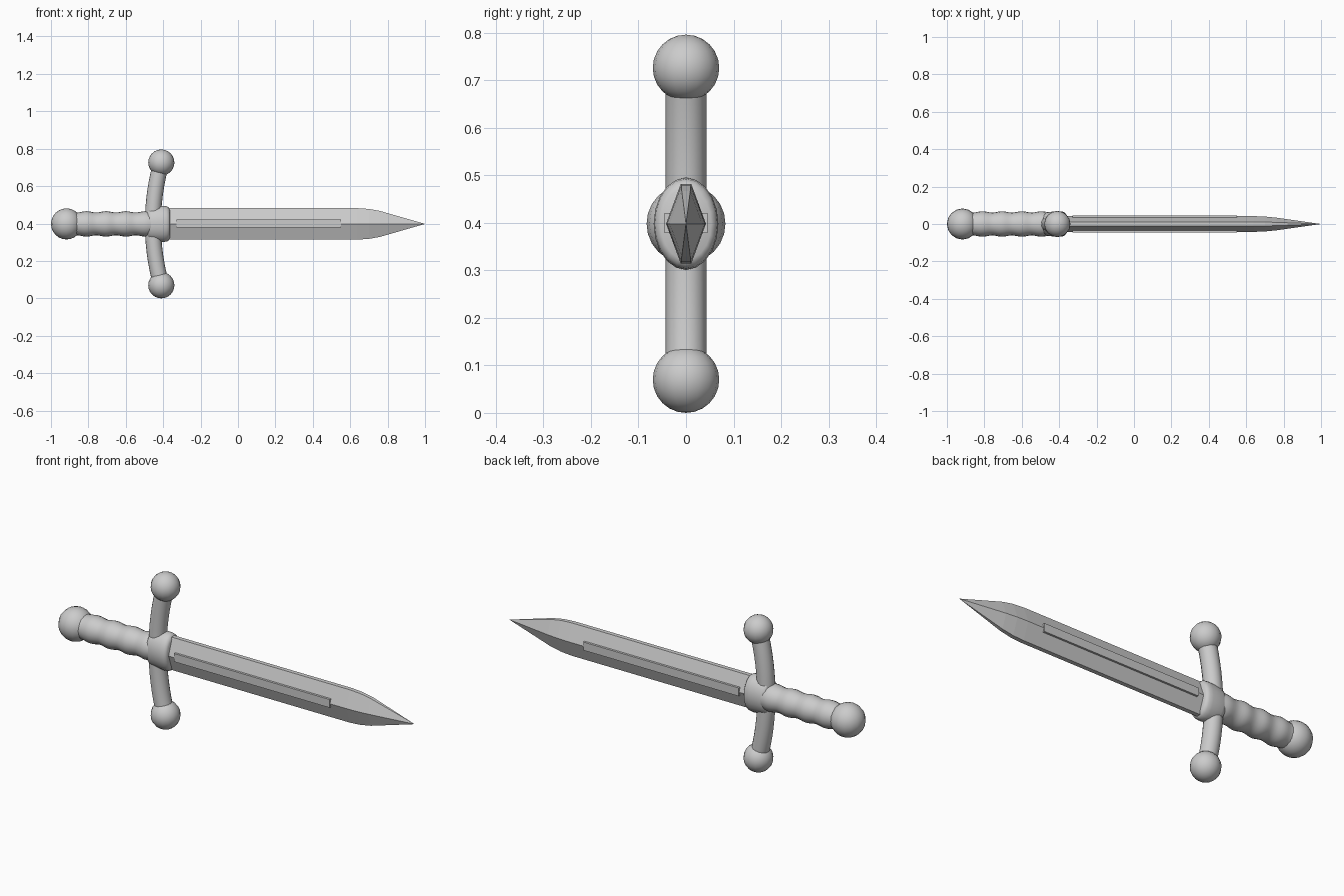
import bpy, bmesh
from math import sin, cos, pi, radians
from mathutils import Vector

if "Cube" in bpy.data.objects:
    bpy.data.objects.remove(bpy.data.objects["Cube"])

ZC = 0.398  # height of the sword's long axis


def make(name, bm, smooth=True):
    bmesh.ops.recalc_face_normals(bm, faces=bm.faces)
    me = bpy.data.meshes.new(name)
    bm.to_mesh(me)
    bm.free()
    ob = bpy.data.objects.new(name, me)
    bpy.context.collection.objects.link(ob)
    if smooth:
        for o in bpy.context.selected_objects:
            o.select_set(False)
        ob.select_set(True)
        bpy.context.view_layer.objects.active = ob
        bpy.ops.object.shade_smooth_by_angle(angle=radians(40))
    return ob


def loft(name, rings, tip=None, smooth=True):
    """Bridge a list of point rings, cap the ends, optionally close in a point."""
    bm = bmesh.new()
    loops = [[bm.verts.new(p) for p in r] for r in rings]
    n = len(loops[0])
    for a, b in zip(loops, loops[1:]):
        for i in range(n):
            j = (i + 1) % n
            bm.faces.new((a[i], a[j], b[j], b[i]))
    bm.faces.new(loops[0])
    if tip:
        t = bm.verts.new(tip)
        for i in range(n):
            bm.faces.new((loops[-1][i], loops[-1][(i + 1) % n], t))
    else:
        bm.faces.new(loops[-1])
    return make(name, bm, smooth)


def ball(name, centre, r):
    bm = bmesh.new()
    bmesh.ops.create_uvsphere(bm, u_segments=16, v_segments=12, radius=r)
    bmesh.ops.translate(bm, verts=bm.verts, vec=centre)
    return make(name, bm)


# blade: six-sided section with narrow flat edges, tapering to a point
def blade_ring(x, h, t, e):
    return [(x, y, ZC + z) for y, z in
            ((e, h), (t, 0), (e, -h), (-e, -h), (-t, 0), (-e, h))]


loft("blade", [blade_ring(-0.42, 0.084, 0.042, 0.011),
               blade_ring(0.64, 0.084, 0.042, 0.011),
               blade_ring(0.70, 0.080, 0.040, 0.010),
               blade_ring(0.76, 0.069, 0.034, 0.009)],
     tip=(1.0, 0, ZC), smooth=False)

# raised strip through both blade faces
bm = bmesh.new()
bmesh.ops.create_cube(bm, size=1)
bmesh.ops.scale(bm, verts=bm.verts, vec=(0.88, 0.09, 0.042))
bmesh.ops.translate(bm, verts=bm.verts, vec=(0.11, 0, ZC + 0.002))
make("blade_strip", bm, False)

# wavy grip
SEG, x0, x1, steps = 20, -0.87, -0.45, 32
rings = []
for k in range(steps + 1):
    x = x0 + (x1 - x0) * k / steps
    r = 0.0645 + 0.0035 * cos(2 * pi * (x + 0.81) / 0.105)
    rings.append([(x, r * cos(2 * pi * i / SEG), ZC + r * sin(2 * pi * i / SEG))
                  for i in range(SEG)])
loft("grip", rings)

# pommel and guard end balls
ball("pommel", (-0.917, 0, ZC), 0.083)
for side, label in ((1, "upper"), (-1, "lower")):
    ball("guard_ball_" + label, (-0.41, 0, ZC + side * 0.328), 0.07)

# curved crossguard bar
rings, G = [], 0.328
for k in range(17):
    z = -G + 2 * G * k / 16
    c = Vector((-0.455 + 0.045 * (z / G) ** 2, 0, ZC + z))
    tan = Vector((0.09 * z / G ** 2, 0, 1)).normalized()
    side = Vector((0, 1, 0)).cross(tan)
    rings.append([c + 0.043 * (cos(2 * pi * i / 16) * side
                               + sin(2 * pi * i / 16) * Vector((0, 1, 0)))
                  for i in range(16)])
loft("crossguard", rings)

# rounded collar where blade, grip and guard meet
rings = []
for x, s in ((-0.484, 0.78), (-0.478, 0.88), (-0.46, 0.95), (-0.43, 0.97),
             (-0.40, 1.0), (-0.38, 0.97), (-0.37, 0.90), (-0.364, 0.78)):
    ring = []
    for i in range(20):
        a = 2 * pi * i / 20
        ring.append((x, 0.068 * s * cos(a), ZC + 0.097 * s * sin(a)))
    rings.append(ring)
loft("collar", rings)
